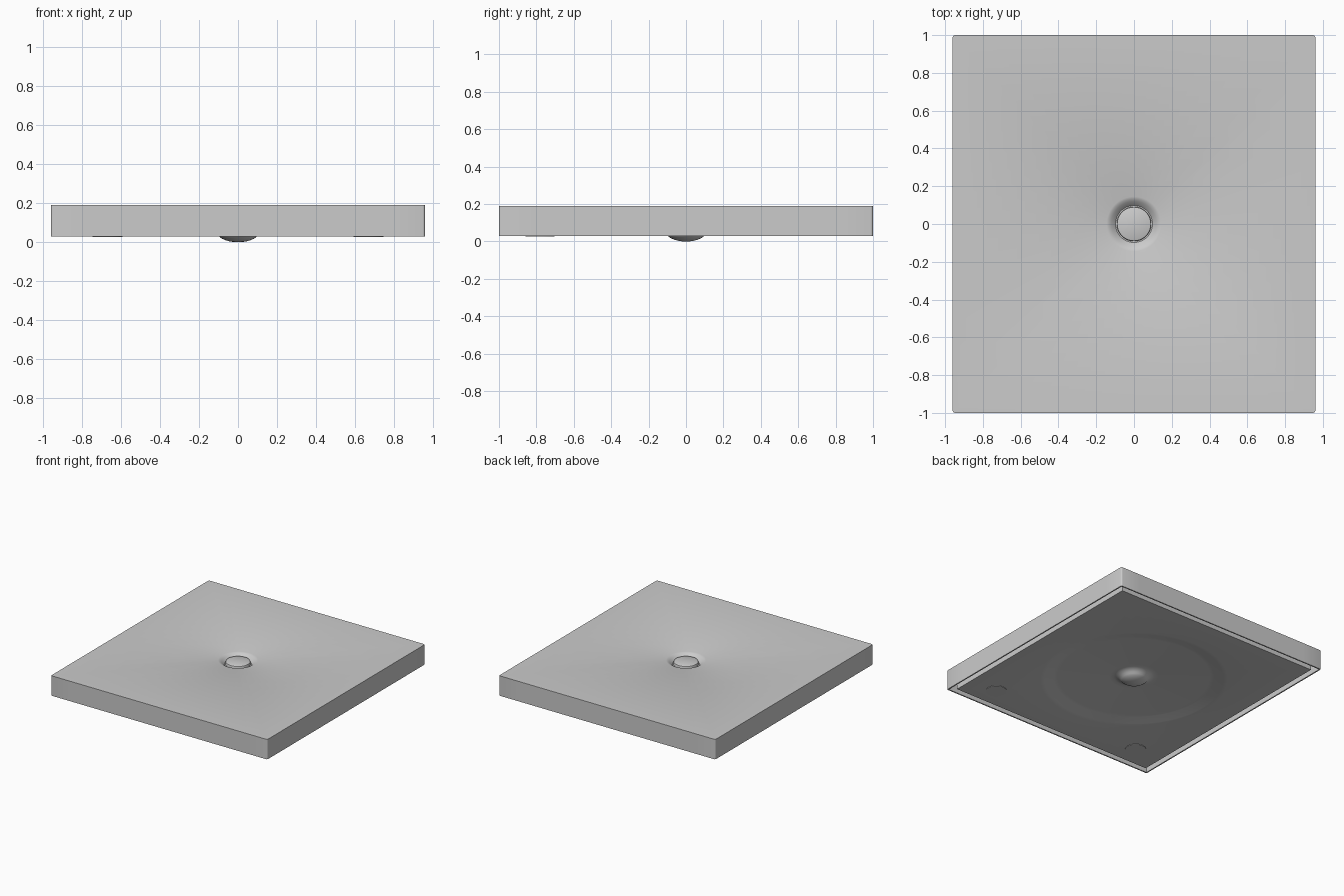
import bpy, bmesh, math

if "Cube" in bpy.data.objects:
    bpy.data.objects.remove(bpy.data.objects["Cube"])

HX, HY = 0.96, 1.0        # half sizes of the tray
TOP, RIM = 0.19, 0.03     # top surface and lower rim heights
SEG = 64                  # multiple of 8, so rectangles get exact corners

grey = bpy.data.materials.new("light_grey")
grey.diffuse_color = (0.6, 0.6, 0.6, 1)
grey.use_nodes = True
grey.node_tree.nodes["Principled BSDF"].inputs["Base Color"].default_value = grey.diffuse_color


def circle(r, z):
    return [(r * math.cos(2 * math.pi * i / SEG),
             r * math.sin(2 * math.pi * i / SEG), z) for i in range(SEG)]


def rect(inset, z):
    pts = []
    for x, y, _ in circle(1, 0):
        m = max(abs(x), abs(y))
        pts.append((x / m * (HX - inset), y / m * (HY - inset), z))
    return pts


def build(name, rings, cap_start=False, corner=0.0, loc=(0, 0, 0)):
    """Bridge a series of rings into one surface."""
    bm = bmesh.new()
    loops = [[bm.verts.new(p) for p in ring] for ring in rings]
    for a, b in zip(loops, loops[1:]):
        for i in range(SEG):
            j = (i + 1) % SEG
            bm.faces.new((a[i], a[j], b[j], b[i]))
    if cap_start:
        bm.faces.new(loops[0][::-1])
    if corner:
        # round the upright outer corners
        edges = [e for e in bm.edges
                 if all(abs(abs(v.co.x) - HX) < 1e-4 and
                        abs(abs(v.co.y) - HY) < 1e-4 for v in e.verts)]
        bmesh.ops.bevel(bm, geom=edges, offset=corner, segments=3,
                        profile=0.5, affect='EDGES')
    bm.normal_update()
    bmesh.ops.recalc_face_normals(bm, faces=bm.faces)
    mesh = bpy.data.meshes.new(name)
    bm.to_mesh(mesh)
    bm.free()
    mesh.materials.append(grey)
    ob = bpy.data.objects.new(name, mesh)
    ob.location = loc
    bpy.context.collection.objects.link(ob)
    bpy.context.view_layer.objects.active = ob
    ob.select_set(True)
    bpy.ops.object.shade_smooth_by_angle(angle=math.radians(35))
    ob.select_set(False)
    return ob


# Thin folded tray with a dished drain opening and a turned-down skirt
build("tray_shell", [
    circle(0.098, 0.157), circle(0.105, 0.164), circle(0.12, 0.178),
    circle(0.133, 0.186), circle(0.145, TOP),
    rect(0, TOP), rect(0, RIM), rect(0.01, RIM), rect(0.01, 0.175),
    rect(0.05, 0.175)], cap_start=True, corner=0.012)

# Filled underside: shallow round recess with a domed sump in the middle
dome = [circle(0.11 * math.sin(a), 0.055 - 0.055 * math.cos(a))
        for a in [math.radians(d) for d in (2, 12, 24, 36, 48, 60, 72)]]
build("underside_base", dome + [
    circle(0.125, 0.05), circle(0.15, 0.058), circle(0.18, 0.055),
    circle(0.56, 0.055), circle(0.59, 0.052), circle(0.66, 0.034),
    circle(0.69, RIM), rect(0.053, RIM), rect(0.053, 0.175)], cap_start=True)

# Round drain cover with a chamfered edge
build("drain_cover", [
    circle(0.083, 0.182), circle(0.089, 0.179), circle(0.091, 0.175),
    circle(0.091, 0.156)], cap_start=True)

# Two flat plugs under the front corners
for side in (-1, 1):
    build("plug_left" if side < 0 else "plug_right", [
        circle(0.07, 0.027), circle(0.077, 0.027), circle(0.077, RIM)],
        cap_start=True, loc=(side * 0.67, -0.78, 0))
